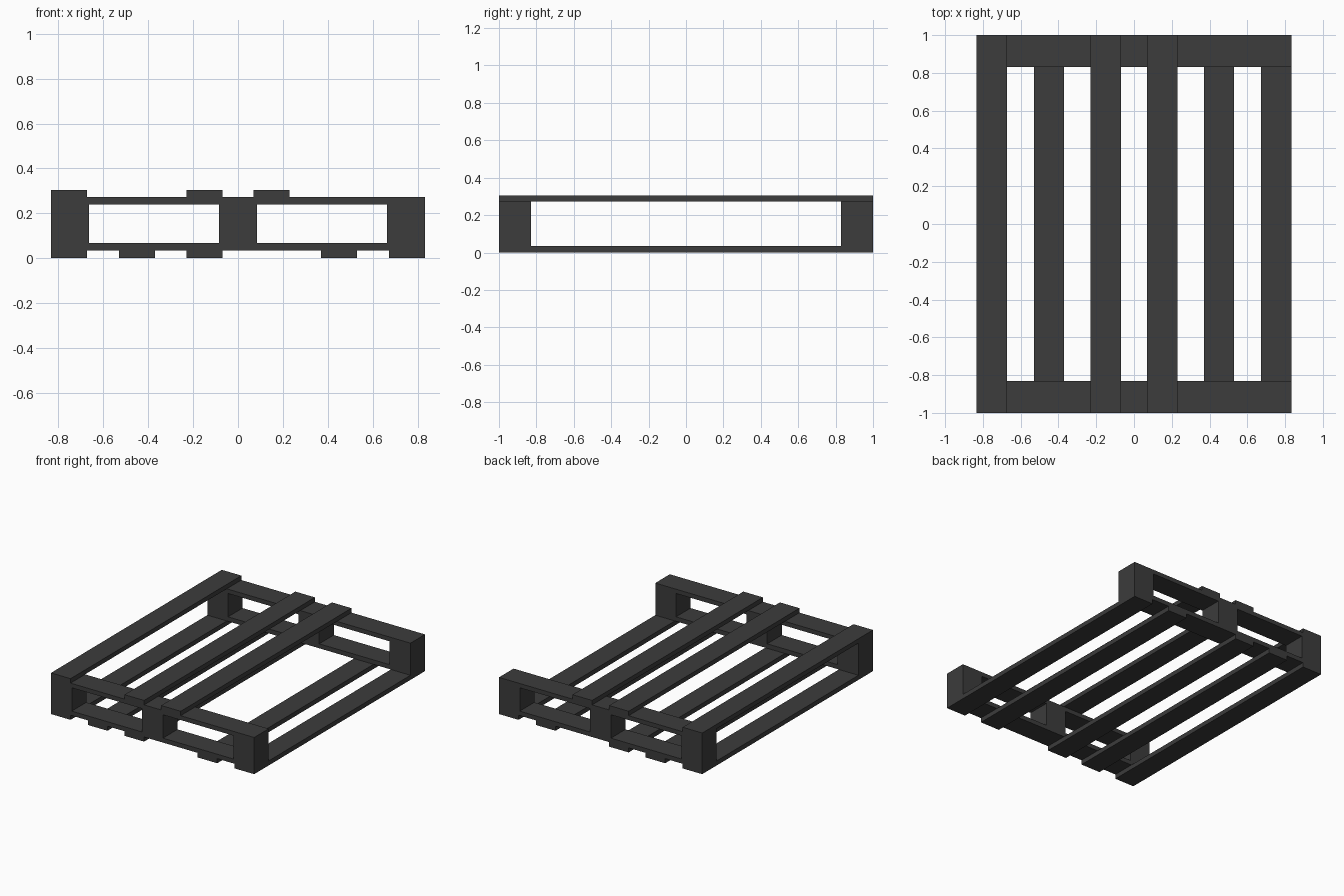
import bpy

cube = bpy.data.objects.get("Cube")
if cube:
    bpy.data.objects.remove(cube, do_unlink=True)

# Single dark grey finish
grey = bpy.data.materials.new("dark_grey")
grey.use_nodes = True
colour = (0.045, 0.045, 0.045, 1)
grey.diffuse_color = colour
bsdf = next(n for n in grey.node_tree.nodes if n.type == 'BSDF_PRINCIPLED')
bsdf.inputs["Base Color"].default_value = colour

HALF_X, HALF_Y = 0.833, 1.0
BOARD_W, BLOCK_W = 0.16, 0.17
# Layer heights from the ground up
Z_BASE, Z_LOWER, Z_BLOCK, Z_UPPER, Z_TOP = 0.034, 0.067, 0.24, 0.272, 0.305


def box(name, x, y, z0, z1, width, depth):
    bpy.ops.mesh.primitive_cube_add(size=1, location=(x, y, (z0 + z1) / 2))
    obj = bpy.context.object
    obj.name = name
    obj.scale = (width, depth, z1 - z0)
    bpy.ops.object.transform_apply(location=False, rotation=False, scale=True)
    obj.data.materials.append(grey)
    return obj


# Long boards, some missing from the evenly spaced rows
edge = HALF_X - BOARD_W / 2
for x in (-edge, -0.45, -0.15, 0.45, edge):
    box("bottom_board", x, 0, 0, Z_BASE, BOARD_W, 2 * HALF_Y)
for x in (-edge, -0.15, 0.15):
    box("top_board", x, 0, Z_UPPER, Z_TOP, BOARD_W, 2 * HALF_Y)

# Cross boards and spacer blocks at both ends
for end, side in (("front", -1), ("back", 1)):
    y = side * (HALF_Y - BLOCK_W / 2)
    box(end + "_lower_cross_board", 0, y, Z_BASE, Z_LOWER, 2 * HALF_X, BLOCK_W)
    box(end + "_upper_cross_board", 0, y, Z_BLOCK, Z_UPPER, 2 * HALF_X, BLOCK_W)
    for place, k in (("right", -1), ("middle", 0), ("left", 1)):
        x = k * (HALF_X - BLOCK_W / 2)
        box(f"{end}_{place}_block", x, y, Z_LOWER, Z_BLOCK, BLOCK_W, BLOCK_W)
